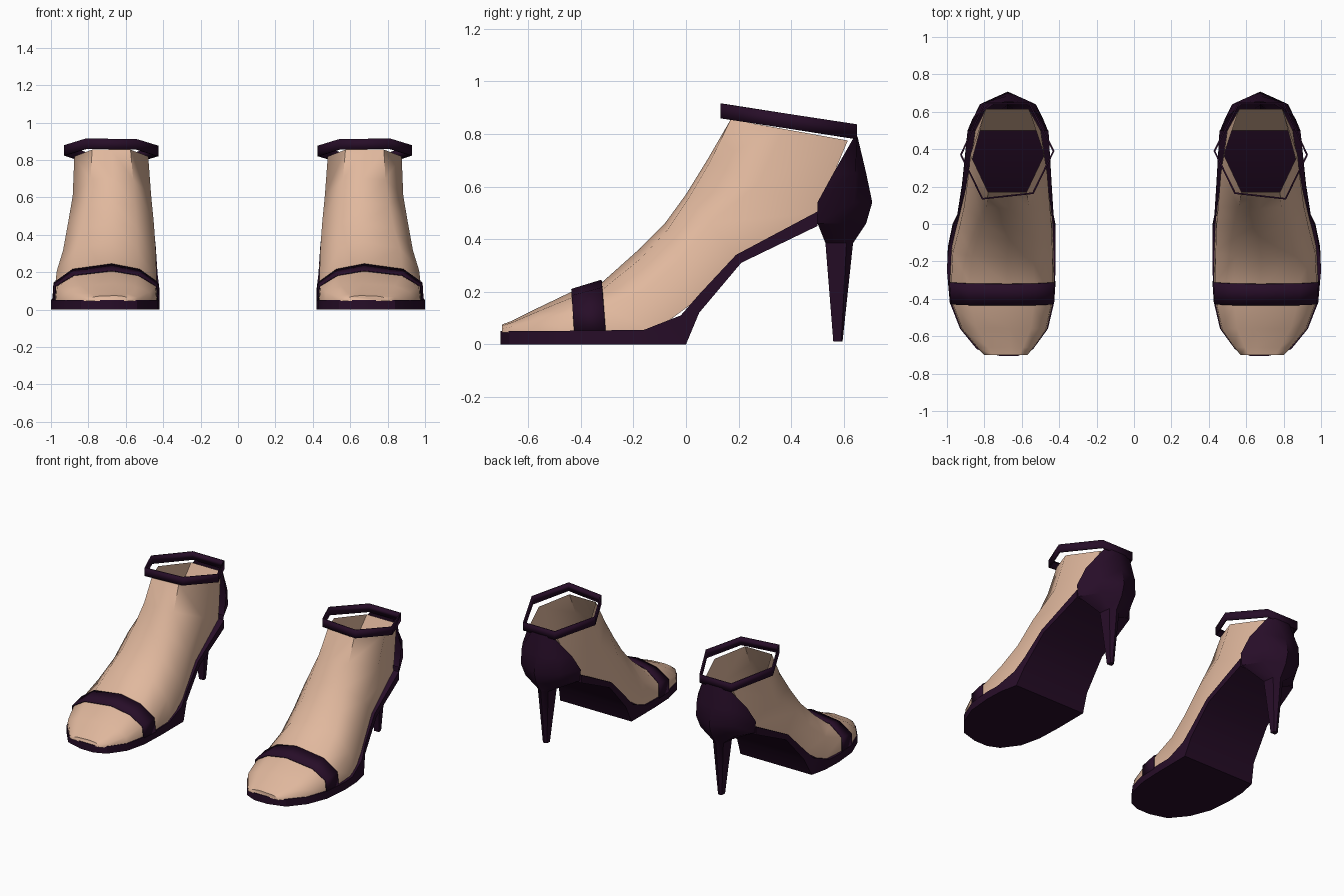
import bpy
import bmesh
import math
from mathutils import Vector

if "Cube" in bpy.data.objects:
    bpy.data.objects.remove(bpy.data.objects["Cube"], do_unlink=True)


def material(name, colour):
    mat = bpy.data.materials.new(name)
    mat.use_nodes = True
    mat.diffuse_color = colour
    mat.node_tree.nodes["Principled BSDF"].inputs["Base Color"].default_value = colour
    return mat


skin = material("warm skin", (0.75, 0.48, 0.34, 1))
leather = material("dark plum leather", (0.02, 0.004, 0.021, 1))


def loft(name, rows, mat, closed=False, caps=(), panels=(), angle=30, thickness=0):
    """Bridge equal rows of points, then mirror the part for the other foot.
    Caps are rows to fill; panels are row gaps closed between their ends."""
    bm = bmesh.new()
    grid = [[bm.verts.new(point) for point in row] for row in rows]
    count = len(rows[0])
    for i, (a, b) in enumerate(zip(grid, grid[1:])):
        wrap = closed or i in panels
        for j in range(count if wrap else count - 1):
            k = (j + 1) % count
            bm.faces.new((a[j], a[k], b[k], b[j]))
    for index in caps:
        bm.faces.new(grid[index])
    bmesh.ops.recalc_face_normals(bm, faces=bm.faces[:])
    mesh = bpy.data.meshes.new(name)
    bm.to_mesh(mesh)
    bm.free()
    mesh.materials.append(mat)
    obj = bpy.data.objects.new(name, mesh)
    bpy.context.collection.objects.link(obj)
    bpy.ops.object.select_all(action="DESELECT")
    obj.select_set(True)
    bpy.context.view_layer.objects.active = obj
    bpy.ops.object.shade_smooth_by_angle(angle=math.radians(angle))
    if thickness:
        solid = obj.modifiers.new("thickness", "SOLIDIFY")
        solid.thickness = thickness
        solid.offset = 0
    obj.modifiers.new("pair", "MIRROR").use_mirror_merge = False
    return obj


def arch(index, station):
    """One arched section of the foot, from the inner base over to the outer base."""
    front, base, inner, outer = station
    t = max(0, (index - 4) / 5)
    mid, half = (inner + outer) / 2, (outer - inner) / 2
    low = (1 - 0.42 * t ** 4, 0)
    side = (0.97 + 0.03 * t, 0.5 + 0.05 * t)
    high = (0.62 - 0.1 * t, 0.86 + 0.14 * t)
    points = []
    for sign, (width, rise) in ((-1, low), (-1, side), (-1, high), (0, (0, 1)),
                                (1, high), (1, side), (1, low)):
        y, z = Vector(base).lerp(Vector(front), rise)
        lean = -0.03 * (1 - t) if sign == 0 else 0
        points.append(Vector((mid + sign * half * width + lean, y, z)))
    return points


# Foot sections: instep point (y, z), base point (y, z), inner x, outer x
stations = [
    ((-.70, .075), (-.70, .045), .57, .80),
    ((-.66, .09), (-.66, .045), .535, .84),
    ((-.56, .14), (-.56, .045), .465, .925),
    ((-.435, .20), (-.425, .045), .435, .975),
    ((-.32, .235), (-.305, .045), .427, .985),
    ((-.18, .36), (-.12, .05), .43, .975),
    ((-.08, .46), (.03, .16), .435, .94),
    ((0, .57), (.19, .335), .447, .912),
    ((.08, .70), (.50, .50), .463, .885),
    ((.17, .855), (.615, .775), .48, .875),
]
arches = [arch(i, station) for i, station in enumerate(stations)]
loft("foot", arches, skin, caps=(0,), panels=(8,), angle=60)


# Toe strap follows the foot over the two sections beneath it
def swell(row):
    centre = (row[0] + row[-1]) / 2
    return [p + (p - centre).normalized() * 0.008 if 0 < i < len(row) - 1
            else p + (p - centre).normalized() * 0.005 for i, p in enumerate(row)]


loft("toe_strap", [swell(row) for row in arches[3:5]], leather, thickness=0.006)

# Sole sections: top edge (y, z), bottom edge (y, z), inner x, outer x
sole = [
    ((-.705, .05), (-.705, 0), .62, .72),
    ((-.67, .05), (-.67, 0), .54, .84),
    ((-.56, .05), (-.56, 0), .46, .93),
    ((-.42, .052), (-.42, 0), .427, .985),
    ((-.25, .054), (-.25, 0), .42, 1),
    ((-.16, .055), (-.12, 0), .42, .995),
    ((-.02, .11), (0, 0), .42, .97),
    ((.05, .19), (.05, .12), .43, .945),
    ((.19, .34), (.21, .31), .44, .92),
    ((.50, .505), (.50, .45), .457, .89),
]
loft("sole", [[(inner, *top), (outer, *top), (outer, *low), (inner, *low)]
              for top, low, inner, outer in sole], leather, closed=True, caps=(0, -1))

# Heel cup and stiletto: height, then (half width, y) for end, corner and back
cup = [
    (.79, (.10, .64), (.06, .65), .652),
    (.65, (.19, .56), (.14, .645), .685),
    (.54, (.215, .50), (.15, .64), .708),
    (.46, (.205, .50), (.13, .62), .685),
    (.385, (.05, .53), (.04, .61), .635),
    (.01, (.018, .56), (.015, .59), .595),
]
MID = 0.675
loft("heel", [[(MID - end[0], end[1], z), (MID - bend[0], bend[1], z), (MID, back, z),
               (MID + bend[0], bend[1], z), (MID + end[0], end[1], z)]
              for z, end, bend, back in cup],
     leather, caps=(-1,), panels=(2, 3, 4), angle=40)

# Ankle strap, a hexagonal band tilted down towards the heel
band = [(.54, .165), (.81, .135), (.925, .37), (.80, .645), (.56, .645), (.43, .39)]
loft("ankle_strap", [[(x, y, level - 0.154 * y) for x, y in band]
                     for level in (.88, .936)], leather, closed=True, thickness=0.01)
